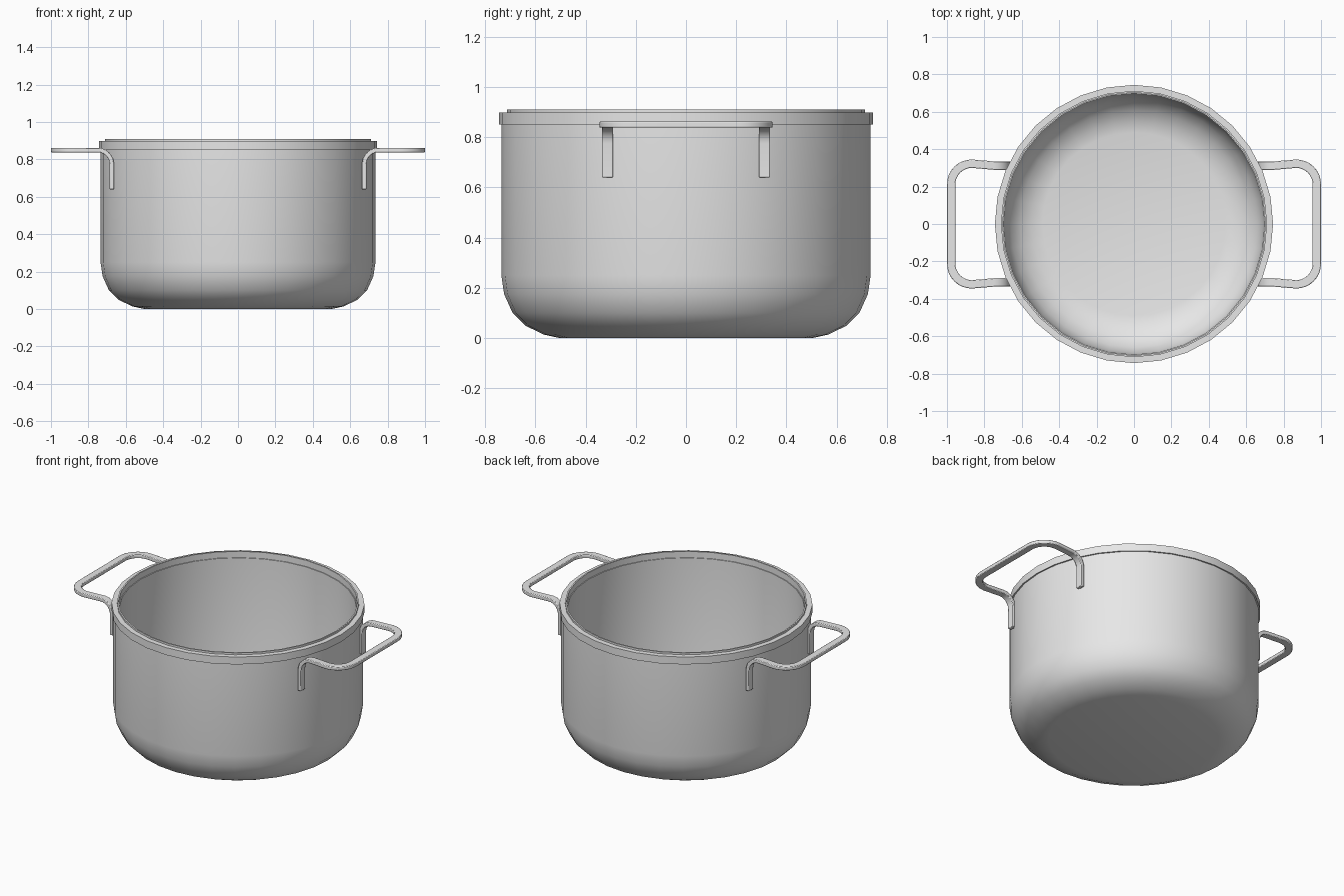
import bpy
import bmesh
from math import cos, sin, pi, radians
from mathutils import Vector

cube = bpy.data.objects.get("Cube")
if cube:
    bpy.data.objects.remove(cube, do_unlink=True)

steel = bpy.data.materials.new("light grey steel")
steel.use_nodes = True
GREY = (0.8, 0.8, 0.8, 1)
steel.diffuse_color = GREY
steel.node_tree.nodes["Principled BSDF"].inputs["Base Color"].default_value = GREY


def finish(bm, name, bevel=0):
    bmesh.ops.recalc_face_normals(bm, faces=bm.faces)
    mesh = bpy.data.meshes.new(name)
    bm.to_mesh(mesh)
    bm.free()
    mesh.materials.append(steel)
    obj = bpy.data.objects.new(name, mesh)
    bpy.context.collection.objects.link(obj)
    bpy.ops.object.select_all(action='DESELECT')
    obj.select_set(True)
    bpy.context.view_layer.objects.active = obj
    if bevel:
        mod = obj.modifiers.new("soft_edges", 'BEVEL')
        mod.width = bevel
        mod.segments = 2
        mod.limit_method = 'ANGLE'
        mod.angle_limit = radians(50)
    bpy.ops.object.shade_smooth_by_angle(angle=radians(35))
    return obj


def lathe(name, profile, sides=32, closed=False):
    """Turn an (r, z) profile around z; points with r = 0 become poles."""
    bm = bmesh.new()
    rings = []
    for r, z in profile:
        if r == 0:
            rings.append([bm.verts.new((0, 0, z))] * sides)
        else:
            rings.append([bm.verts.new((r * cos(2 * pi * i / sides), r * sin(2 * pi * i / sides), z))
                          for i in range(sides)])
    pairs = list(zip(rings, rings[1:]))
    if closed:
        pairs.append((rings[-1], rings[0]))
    for a, b in pairs:
        for i in range(sides):
            j = (i + 1) % sides
            corners = list(dict.fromkeys([a[i], a[j], b[j], b[i]]))
            bm.faces.new(corners)
    return finish(bm, name)


# Pot body: rounded base, straight wall and hollow inside
outer = [(0, 0), (0.50, 0), (0.565, 0.014), (0.64, 0.05), (0.69, 0.10),
         (0.724, 0.175), (0.735, 0.25), (0.735, 0.87)]
inner = [(0.698, 0.87), (0.698, 0.25), (0.688, 0.19), (0.66, 0.125),
         (0.61, 0.075), (0.55, 0.043), (0.49, 0.03), (0, 0.03)]
lathe("pot_body", outer + inner)

# Rim: outer band with a narrow raised lip
lathe("rim", [(0.735, 0.85), (0.744, 0.85), (0.744, 0.898), (0.712, 0.898),
              (0.712, 0.91), (0.703, 0.91), (0.703, 0.84), (0.715, 0.84)], closed=True)


# Handles: flat bar bent down against the wall at both ends
WIDTH, THICK = 0.045, 0.024
LEG_X, LEG_Y, BAR_X, BAR_Y, BAR_Z = 0.675, 0.3125, 0.9775, 0.3225, 0.85
BEND, CORNER = 0.075, 0.11


def half_handle():
    """Sections (centre, width direction, thickness direction) from leg foot to mid bar."""
    along_y = Vector((0, 1, 0))
    sections = [(Vector((LEG_X, LEG_Y, 0.64)), along_y, Vector((-1, 0, 0)))]
    for i in range(7):
        a = pi / 2 * i / 6
        normal = Vector((-cos(a), 0, sin(a)))
        pivot = Vector((LEG_X + BEND, LEG_Y, BAR_Z - BEND))
        sections.append((pivot + normal * BEND, along_y, normal))
    for i in range(9):
        a = pi / 2 * (1 - i / 8)
        side = Vector((cos(a), sin(a), 0))
        pivot = Vector((BAR_X - CORNER, BAR_Y - CORNER, BAR_Z))
        sections.append((pivot + side * CORNER, side, Vector((0, 0, 1))))
    return sections


def handle(name, sign):
    half = half_handle()
    flip = lambda v: Vector((v.x, -v.y, v.z))
    # the far half keeps the width pointing to the outside of the loop
    path = half + [tuple(flip(v) for v in s) for s in reversed(half)]
    bm = bmesh.new()
    rings = []
    for centre, side, normal in path:
        ring = []
        for u, v in ((-1, -1), (1, -1), (1, 1), (-1, 1)):
            p = centre + side * u * WIDTH / 2 + normal * v * THICK / 2
            ring.append(bm.verts.new((p.x * sign, p.y, p.z)))
        rings.append(ring)
    for a, b in zip(rings, rings[1:]):
        for i in range(4):
            j = (i + 1) % 4
            bm.faces.new((a[i], a[j], b[j], b[i]))
    bm.faces.new(rings[0])
    bm.faces.new(rings[-1])
    return finish(bm, name, bevel=0.004)


handle("left_handle", 1)
handle("right_handle", -1)
